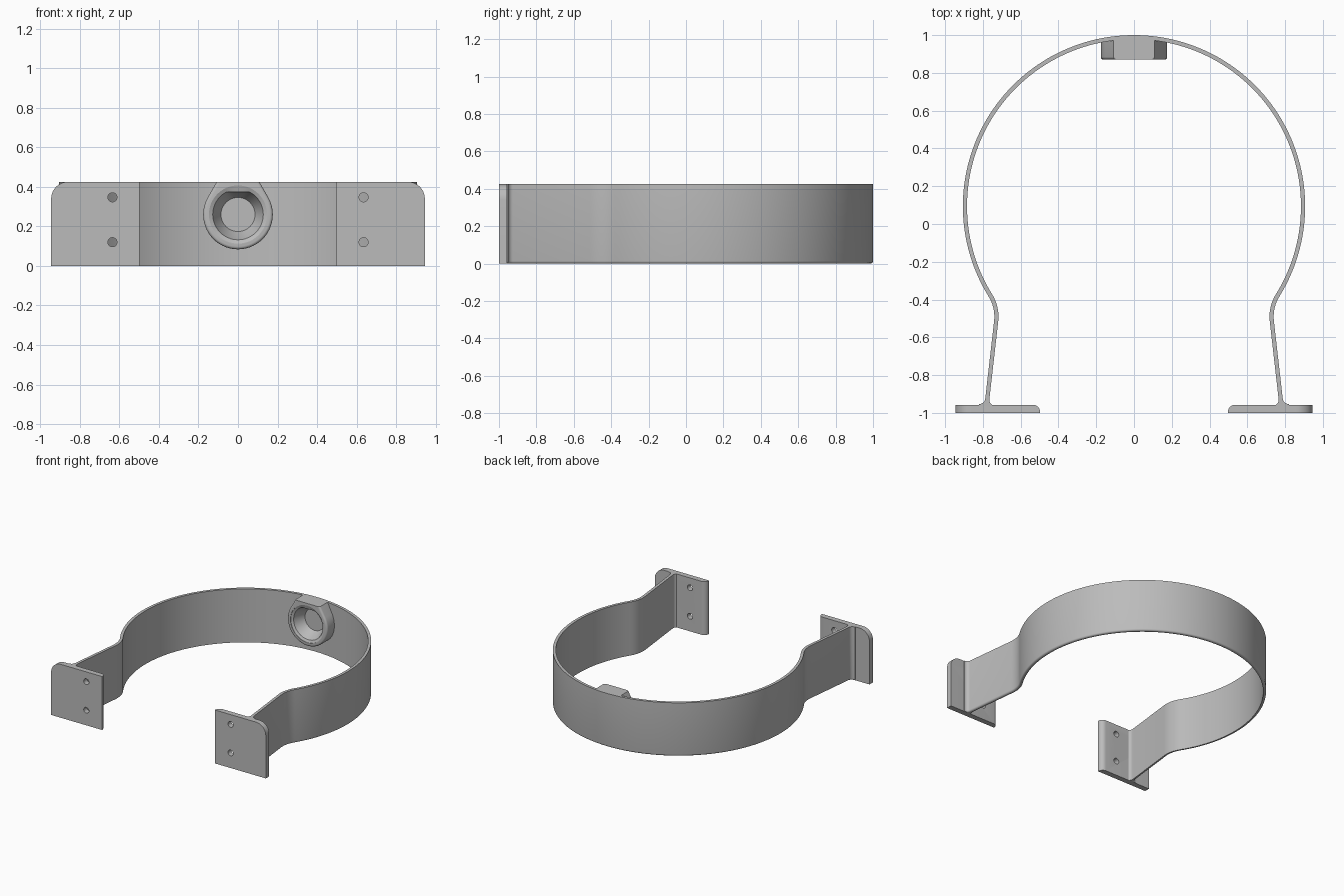
import bpy, bmesh
from math import sin, cos, pi, radians, sqrt
from mathutils import Vector, Matrix

if "Cube" in bpy.data.objects:
    bpy.data.objects.remove(bpy.data.objects["Cube"])

H = 0.425          # band height
HALF = 0.011       # half of the band thickness
R, CY = 0.895, 0.094   # band centre-line radius and centre

grey = bpy.data.materials.new("plain grey")
grey.use_nodes = True
grey.diffuse_color = (0.5, 0.5, 0.5, 1)
grey.node_tree.nodes["Principled BSDF"].inputs["Base Color"].default_value = (0.5, 0.5, 0.5, 1)


def finish(name, bm):
    bmesh.ops.recalc_face_normals(bm, faces=bm.faces)
    mesh = bpy.data.meshes.new(name)
    bm.to_mesh(mesh)
    bm.free()
    mesh.materials.append(grey)
    obj = bpy.data.objects.new(name, mesh)
    bpy.context.collection.objects.link(obj)
    return obj


def loft(rings):
    """Skin a list of closed point rings and cap both ends."""
    bm = bmesh.new()
    rows = [[bm.verts.new(p) for p in ring] for ring in rings]
    n = len(rows[0])
    for a, b in zip(rows, rows[1:]):
        for i in range(n):
            j = (i + 1) % n
            bm.faces.new((a[i], a[j], b[j], b[i]))
    bm.faces.new(rows[0])
    bm.faces.new(rows[-1])
    return bm


def cut(obj, cutter):
    mod = obj.modifiers.new("cut", "BOOLEAN")
    mod.operation, mod.solver, mod.object = "DIFFERENCE", "EXACT", cutter
    bpy.context.view_layer.update()
    result = bpy.data.meshes.new_from_object(
        obj.evaluated_get(bpy.context.evaluated_depsgraph_get()))
    obj.modifiers.clear()
    obj.data = result
    bpy.data.objects.remove(cutter)


def smooth(obj):
    bpy.ops.object.select_all(action="DESELECT")
    obj.select_set(True)
    bpy.context.view_layer.objects.active = obj
    bpy.ops.object.shade_smooth_by_angle(angle=radians(35))


# Band centre line: half circle, neck bend, straight leg with flared foot
def band_half():
    end = radians(-31.8)
    path = []
    for i in range(65):
        a = pi / 2 + (end - pi / 2) * i / 64
        path.append((Vector((R * cos(a), CY + R * sin(a))), a - pi / 2, HALF))
    p, head = path[-1][0].copy(), end - pi / 2
    goal, bend = radians(-83.5), 0.215
    step = (goal - head) / 12
    for i in range(12):
        mid = head + step / 2
        p = p + Vector((cos(mid), sin(mid))) * 2 * bend * sin(step / 2)
        head += step
        path.append((p.copy(), head, HALF))
    way = Vector((cos(goal), sin(goal)))
    fillet, foot = 0.03, -0.957
    for i in range(7):
        a = pi / 2 * i / 6
        y = foot + fillet * (1 - sin(a))
        path.append((p + way * ((y - p.y) / way.y), goal, HALF + fillet * (1 - cos(a))))
    path.append((p + way * ((foot - 0.01 - p.y) / way.y), goal, HALF + fillet))
    return path


def band_ring(p, head, half, side):
    out = Vector((-sin(head), cos(head)))
    rnd = 0.014
    section = [(-half, 0), (-half, H), (half, H)]
    for i in range(5):
        a = pi / 2 * i / 4
        section.append((half - rnd + rnd * cos(a), rnd - rnd * sin(a)))
    return [(side * (p + out * s).x, (p + out * s).y, z) for s, z in section]


half_path = band_half()
rings = [band_ring(*q, -1) for q in reversed(half_path[1:])]
rings += [band_ring(*q, 1) for q in half_path]
smooth(finish("clamp_band", loft(rings)))


# Mounting plates with a rounded inner back edge, a rounded top corner and holes
def plate(name, side):
    x0, x1, y0, y1, r = 0.497, 0.945, -1.0, -0.957, 0.038
    profile = [(x1, y1), (x1, y0), (x0, y0)]
    for i in range(7):
        a = pi / 2 * i / 6
        profile.append((x0 + r - r * cos(a), y1 - r + r * sin(a)))
    bm = loft([[(side * x, y, z) for x, y in profile] for z in (0, H)])
    corner = [e for e in bm.edges if all(
        abs(v.co.z - H) < 1e-4 and abs(abs(v.co.x) - x1) < 1e-4 for v in e.verts)]
    bmesh.ops.bevel(bm, geom=corner, offset=0.085, segments=10,
                    profile=0.5, affect="EDGES")
    obj = finish(name, bm)
    for z in (0.12, 0.347):
        drill = bmesh.new()
        bmesh.ops.create_cone(drill, cap_ends=True, segments=28, radius1=0.023,
                              radius2=0.023, depth=0.2,
                              matrix=Matrix.Translation((side * 0.635, -0.98, z))
                              @ Matrix.Rotation(pi / 2, 4, "X"))
        cut(obj, finish("drill", drill))
    smooth(obj)


plate("left_mounting_plate", 1)
plate("right_mounting_plate", -1)

# Socket boss on the inside of the band: round below, tapering to the top rim
BZ = 0.26


def boss_ring(r, y):
    t = radians(30)
    top = (r - (H - BZ) * sin(t)) / cos(t)
    pts = [(-top, y, H), (top, y, H)]
    for i in range(49):
        a = t - (pi + 2 * t) * i / 48
        pts.append((r * cos(a), y, BZ + r * sin(a)))
    return pts


rnd = 0.015
boss_rings = []
for i in range(5):
    a = pi / 2 * i / 4
    boss_rings.append(boss_ring(0.176 - rnd + rnd * sin(a), 0.87 + rnd - rnd * cos(a)))
boss_rings.append(boss_ring(0.176, 0.981))
boss = finish("socket_boss", loft(boss_rings))


# Stepped conical recess with a flattened top
def recess_ring(r, y, limit):
    return [(r * cos(2 * pi * i / 64), y, min(BZ + r * sin(2 * pi * i / 64), limit))
            for i in range(64)]


cut(boss, finish("recess", loft([
    recess_ring(0.147, 0.85, 1), recess_ring(0.147, 0.873, 1),
    recess_ring(0.128, 0.882, 0.375), recess_ring(0.122, 0.9, 0.375),
    recess_ring(0.086, 0.965, 0.375)])))
smooth(boss)
